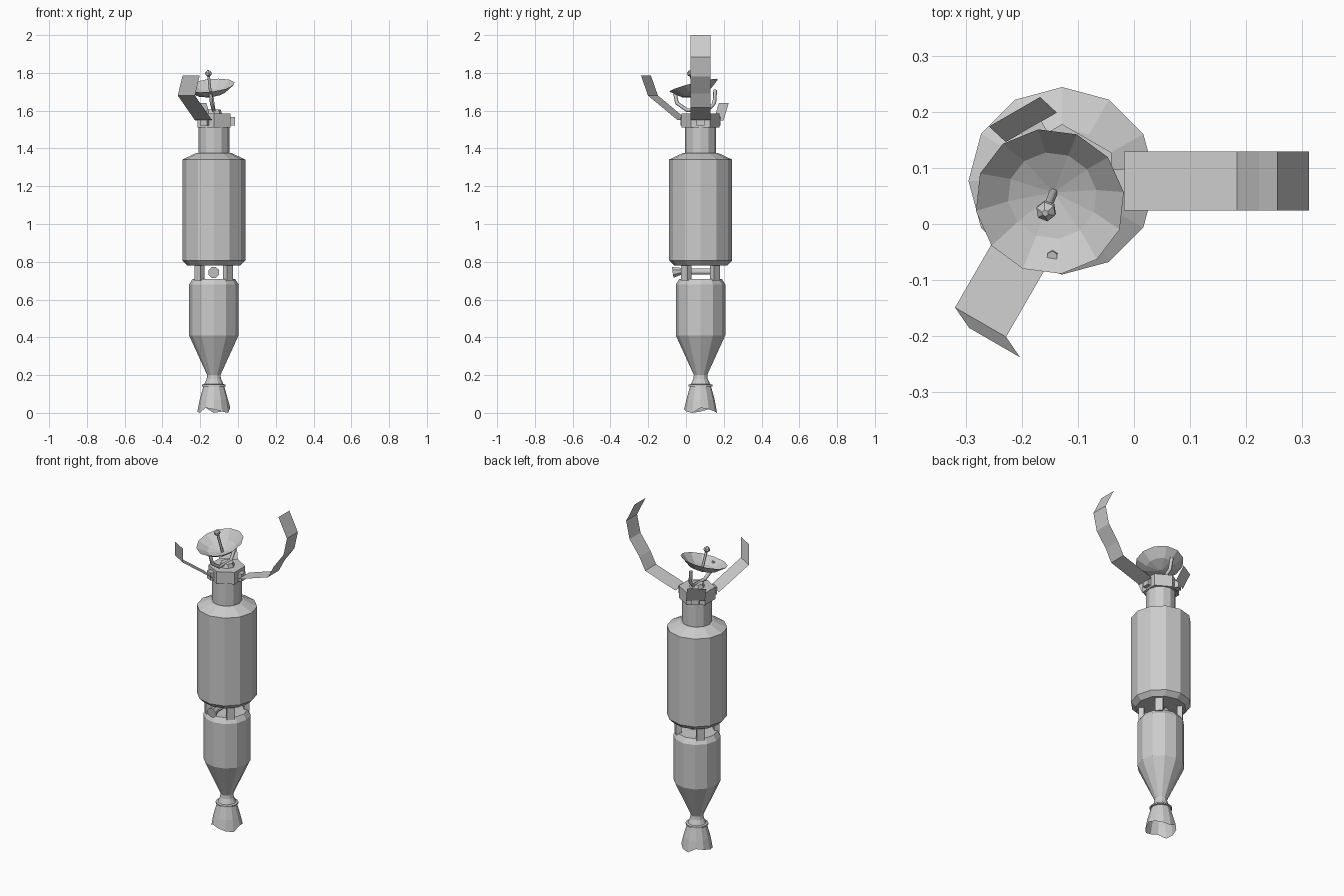
import bpy, bmesh, math
from mathutils import Vector, Matrix

if "Cube" in bpy.data.objects:
    bpy.data.objects.remove(bpy.data.objects["Cube"])

AXIS = Vector((-0.128, 0.077, 0))
SIDES = 12


def finish(name, bm, matrix):
    mesh = bpy.data.meshes.new(name)
    bmesh.ops.recalc_face_normals(bm, faces=bm.faces)
    bm.to_mesh(mesh)
    bm.free()
    obj = bpy.data.objects.new(name, mesh)
    bpy.context.collection.objects.link(obj)
    obj.matrix_world = matrix
    return obj


def lathe(name, profile, sides=SIDES, turn=0.0, matrix=None, caps=True):
    """Spin (radius, height) pairs around the local z axis."""
    bm = bmesh.new()
    rings = []
    for r, z in profile:
        ring = []
        for i in range(sides):
            a = math.tau * i / sides + turn
            ring.append(bm.verts.new((r * math.cos(a), r * math.sin(a), z)))
        rings.append(ring)
    for low, high in zip(rings, rings[1:]):
        for i in range(sides):
            j = (i + 1) % sides
            bm.faces.new((low[i], low[j], high[j], high[i]))
    if caps:
        bm.faces.new(rings[0])
        bm.faces.new(rings[-1])
    return finish(name, bm, matrix or Matrix.Translation(AXIS))


def box(name, size, center, angle):
    """Box placed at (radius, 0, z) and swung around the body axis."""
    bm = bmesh.new()
    bmesh.ops.create_cube(bm, size=1)
    bmesh.ops.scale(bm, vec=size, verts=bm.verts)
    bmesh.ops.translate(bm, vec=center, verts=bm.verts)
    return finish(name, bm, Matrix.Translation(AXIS) @ Matrix.Rotation(angle, 4, "Z"))


def strip(name, path, width, angle):
    """Thin folded panel following (radius, height, sideways shift)."""
    bm = bmesh.new()
    rows = [[bm.verts.new((r, shift + s * width / 2, z)) for s in (-1, 1)]
            for r, z, shift in path]
    for a, b in zip(rows, rows[1:]):
        bm.faces.new((a[0], a[1], b[1], b[0]))
    return finish(name, bm, Matrix.Translation(AXIS) @ Matrix.Rotation(angle, 4, "Z"))


def tube(name, points, radius):
    curve = bpy.data.curves.new(name, "CURVE")
    curve.dimensions = "3D"
    curve.bevel_depth = radius
    curve.bevel_resolution = 1
    curve.use_fill_caps = True
    spline = curve.splines.new("POLY")
    spline.points.add(len(points) - 1)
    for p, co in zip(spline.points, points):
        p.co = (*co, 1)
    obj = bpy.data.objects.new(name, curve)
    bpy.context.collection.objects.link(obj)
    return obj


def aim(origin, direction):
    return Matrix.Translation(origin) @ Vector(direction).to_track_quat("Z", "Y").to_matrix().to_4x4()


# Body sections
lathe("upper_tank", [(0.14, 0.78), (0.167, 0.807), (0.167, 1.341), (0.095, 1.375)])
lathe("neck", [(0.082, 1.365), (0.082, 1.515)])
lathe("lower_tank", [(0.035, 0.20), (0.131, 0.41), (0.131, 0.68), (0.112, 0.71)])

# Engine bell with a ragged lip
bell = lathe("engine_bell", [(0.035, 0.205), (0.038, 0.18), (0.054, 0.145), (0.075, 0.07),
                             (0.087, 0.015)], caps=False)
lip_drop = (0.012, 0.004, -0.008, -0.015)
for i, v in enumerate(bell.data.vertices[-SIDES:]):
    v.co.z += lip_drop[i % len(lip_drop)]
lathe("bell_ring", [(0.052, 0.139), (0.063, 0.141), (0.063, 0.149), (0.052, 0.152)])

# Open bay between the tanks
for i in range(4):
    box(f"bay_post_{i + 1}", (0.03, 0.045, 0.09), (0.107, 0, 0.745), math.radians(45 + 90 * i))
bay = AXIS + Vector((0, 0, 0.748))
tube("bay_pipe", [bay + Vector((0, y, 0)) for y in (-0.10, 0.05)], 0.018)
lathe("bay_thruster", [(0.018, 0), (0.031, 0.05)], 8, math.pi / 8,
      aim(bay + Vector((0, -0.098, 0.003)), (0, -1, -0.15)))

# Hexagonal hub and panel brackets
lathe("hub", [(0.101, 1.512), (0.101, 1.585)], 6, math.pi / 6)
lathe("dish_pedestal", [(0.045, 1.58), (0.035, 1.607)], 8)
for i in range(3):
    box(f"panel_bracket_{i + 1}", (0.03, 0.042, 0.045), (0.096, 0, 1.545), math.tau * i / 3)

# Bent panels, one whole and two broken short
WIDTH = 0.105
strip("long_panel", [(0.11, 1.55, 0), (0.312, 1.616, 0), (0.351, 1.69, 0), (0.417, 1.78, 0),
                     (0.44, 1.885, 0), (0.383, 2.0, 0)], WIDTH, 0)
strip("stub_panel", [(0.11, 1.548, 0), (0.149, 1.64, 0.012)], WIDTH, math.tau / 3)
strip("broken_panel", [(0.11, 1.55, 0), (0.291, 1.68, 0), (0.31, 1.785, 0.04)], WIDTH, 2 * math.tau / 3)

# Dish, feed rod and cradle
normal = Vector((-0.1, -0.25, 0.96)).normalized()
rim = Vector((-0.15, 0.04, 1.733))
lathe("dish", [(0.002, -0.064), (0.08, -0.042), (0.134, 0)], matrix=aim(rim, normal), caps=False)
tip = rim + normal * 0.066
tube("feed_rod", [rim - normal * 0.064, tip], 0.0075)
lathe("feed_ball", [(0.006, -0.017), (0.018, -0.006), (0.018, 0.006), (0.006, 0.017)], 6,
      matrix=aim(tip, normal))
tube("dish_cradle", [(-0.146, -0.058, 1.69), (-0.14, -0.048, 1.64), (-0.13, 0.005, 1.603),
                     (-0.128, 0.115, 1.603), (-0.134, 0.15, 1.64), (-0.142, 0.155, 1.71)], 0.01)
